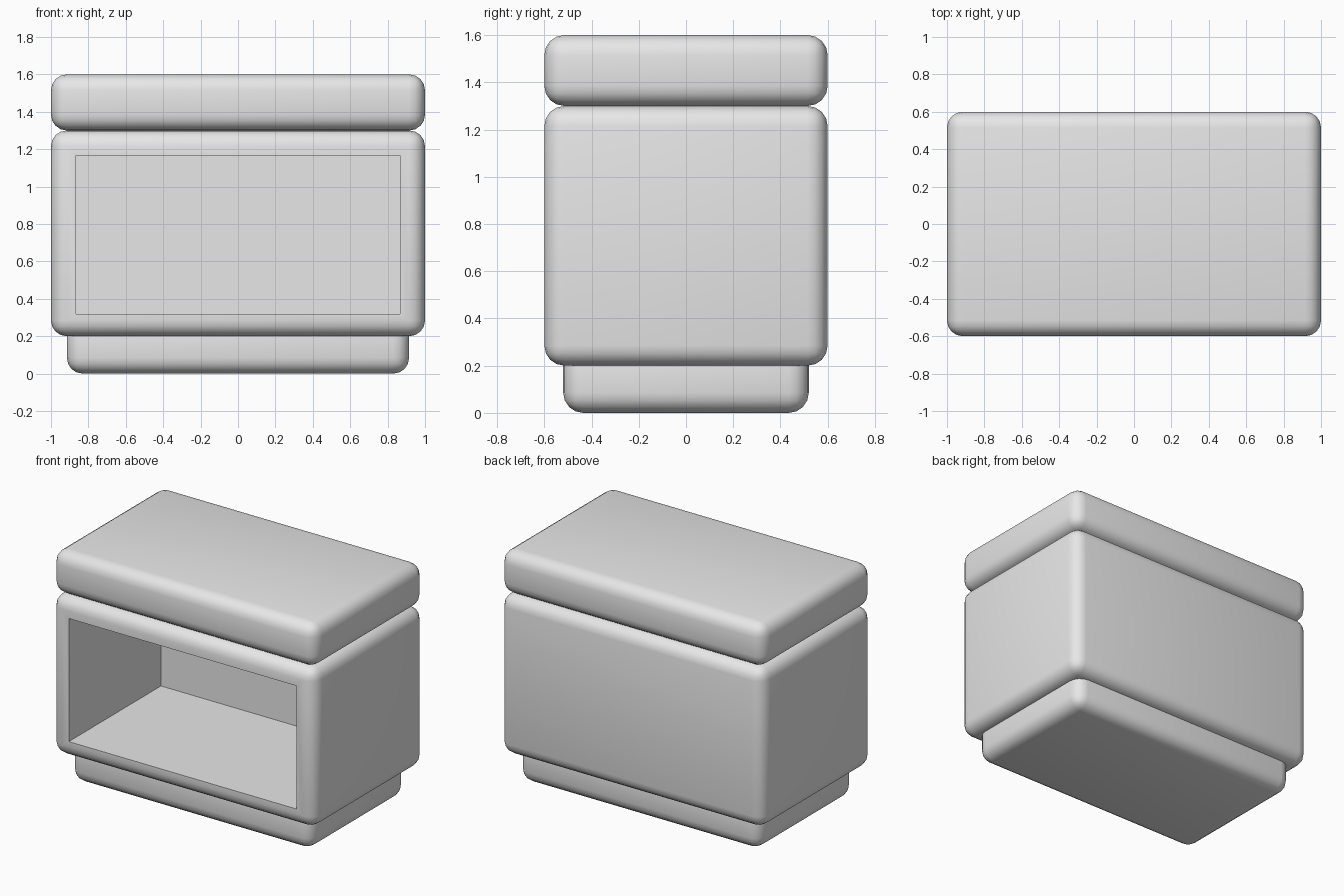
import bpy
from math import radians

default = bpy.data.objects.get("Cube")
if default:
    bpy.data.objects.remove(default, do_unlink=True)

grey = bpy.data.materials.new("light_grey")
grey.use_nodes = True
colour = (0.8, 0.8, 0.8, 1)
grey.diffuse_color = colour
grey.node_tree.nodes["Principled BSDF"].inputs["Base Color"].default_value = colour


def box(name, low, high):
    """Box between two opposite corners."""
    centre = [(a + b) / 2 for a, b in zip(low, high)]
    bpy.ops.mesh.primitive_cube_add(size=1, location=centre)
    obj = bpy.context.object
    obj.name = name
    obj.scale = [b - a for a, b in zip(low, high)]
    bpy.ops.object.transform_apply(location=False, rotation=False, scale=True)
    obj.data.materials.append(grey)
    return obj


def rounded_box(name, half_x, half_y, bottom, top):
    """Box with softly rounded edges."""
    obj = box(name, (-half_x, -half_y, bottom), (half_x, half_y, top))
    bevel = obj.modifiers.new("rounded_edges", "BEVEL")
    bevel.width = 0.085
    bevel.segments = 4
    return obj


# Plinth, its rounded top hidden inside the cabinet
plinth = rounded_box("plinth", 0.915, 0.52, 0, 0.3)

# Cabinet body and thick top slab
cabinet = rounded_box("cabinet", 1, 0.6, 0.2, 1.3)
top_slab = rounded_box("top_slab", 1, 0.6, 1.3, 1.6)

# Open compartment cut into the front
cutter = box("compartment_cutter", (-0.865, -0.8, 0.32), (0.865, 0.4, 1.165))
cutter.hide_render = True
cutter.hide_set(True)
cut = cabinet.modifiers.new("compartment", "BOOLEAN")
cut.operation = "DIFFERENCE"
cut.solver = "EXACT"
cut.object = cutter

# Smooth the rounded edges and keep the compartment edges sharp
for obj in (plinth, cabinet, top_slab):
    bpy.ops.object.select_all(action="DESELECT")
    obj.select_set(True)
    bpy.context.view_layer.objects.active = obj
    for modifier in list(obj.modifiers):
        bpy.ops.object.modifier_apply(modifier=modifier.name)
    bpy.ops.object.shade_smooth_by_angle(angle=radians(35))
bpy.data.objects.remove(cutter, do_unlink=True)
